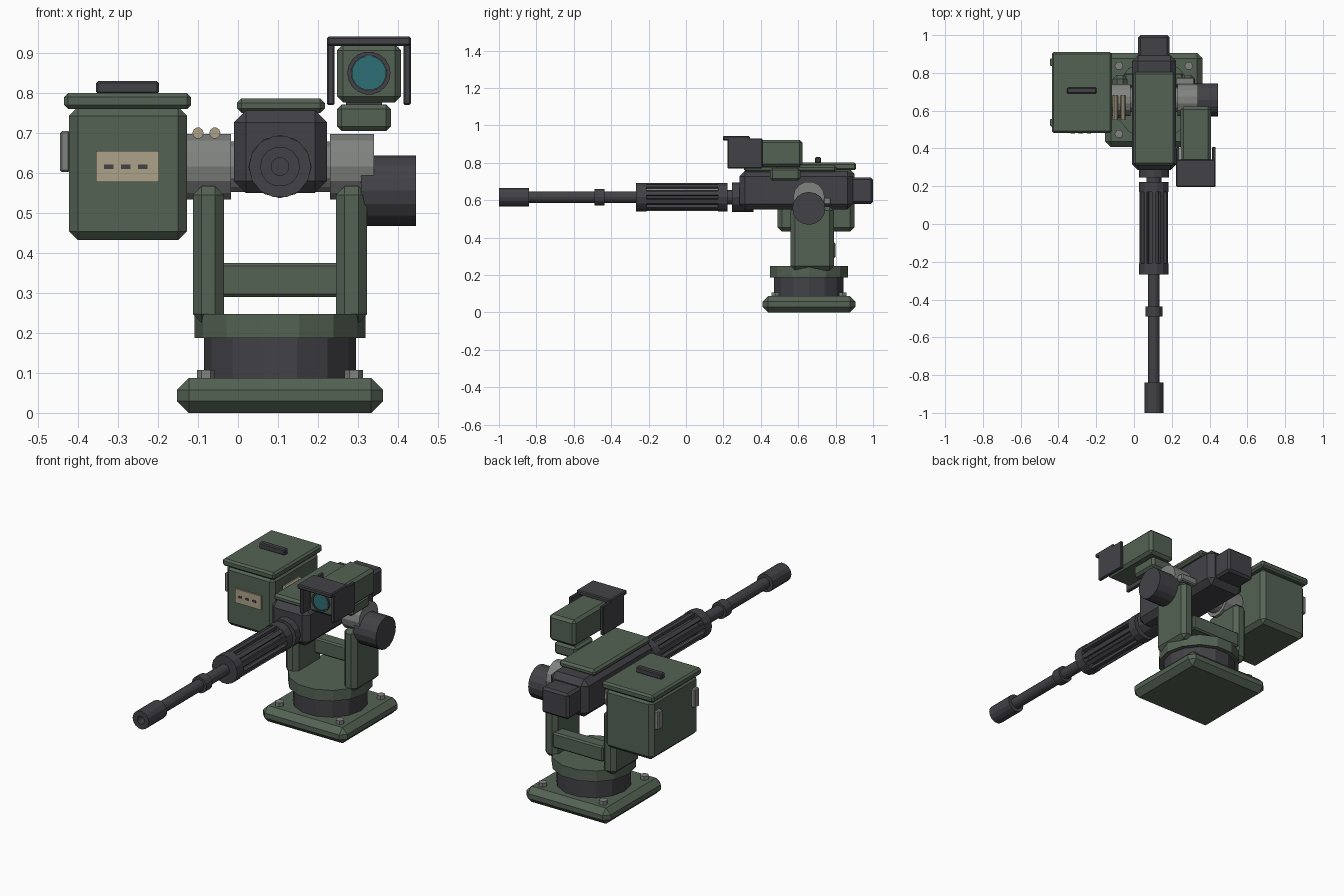
import bpy, bmesh, math
from mathutils import Matrix, Vector

cube = bpy.data.objects.get("Cube")
if cube:
    bpy.data.objects.remove(cube, do_unlink=True)


def material(name, rgb):
    m = bpy.data.materials.new(name)
    m.use_nodes = True
    m.diffuse_color = (*rgb, 1)
    m.node_tree.nodes["Principled BSDF"].inputs["Base Color"].default_value = (*rgb, 1)
    return m


GREEN = material("olive green paint", (0.09, 0.123, 0.088))
DARK = material("dark gunmetal", (0.055, 0.053, 0.062))
GREY = material("bare grey metal", (0.22, 0.23, 0.22))
TAN = material("tan", (0.42, 0.36, 0.25))
TEAL = material("teal glass", (0.027, 0.16, 0.18))


def finish(name, bm, mat):
    bmesh.ops.recalc_face_normals(bm, faces=bm.faces)
    mesh = bpy.data.meshes.new(name)
    bm.to_mesh(mesh)
    bm.free()
    mesh.materials.append(mat)
    ob = bpy.data.objects.new(name, mesh)
    bpy.context.collection.objects.link(ob)
    return ob


def box(name, x, y, z, mat, bevel=0.0):
    """Chamfered block from (min, max) ranges."""
    bm = bmesh.new()
    bmesh.ops.create_cube(bm, size=1)
    for v in bm.verts:
        v.co = Vector([(lo + hi) / 2 + c * (hi - lo) for c, (lo, hi) in zip(v.co, (x, y, z))])
    if bevel:
        bmesh.ops.bevel(bm, geom=bm.edges[:], offset=bevel, segments=1, affect='EDGES')
    return finish(name, bm, mat)


def lathe(name, axis, centre, profile, sides, mat):
    """Turned part: profile of (position along axis, radius), capped at both ends."""
    bm = bmesh.new()
    rings = []
    for t, r in profile:
        ring = []
        for i in range(sides):
            a = math.tau * i / sides
            u, w = r * math.cos(a), r * math.sin(a)
            offset = {'X': (t, u, w), 'Y': (u, t, w), 'Z': (u, w, t)}[axis]
            ring.append(bm.verts.new(Vector(centre) + Vector(offset)))
        rings.append(ring)
    for a, b in zip(rings, rings[1:]):
        for i in range(sides):
            j = (i + 1) % sides
            bm.faces.new((a[i], a[j], b[j], b[i]))
    bm.faces.new(rings[0])
    bm.faces.new(rings[-1])
    return finish(name, bm, mat)


def rod(name, axis, centre, start, end, r, sides, mat):
    return lathe(name, axis, centre, [(start, r), (end, r)], sides, mat)


CX, CY, GZ = 0.105, 0.657, 0.616   # turret axis and gun height

# Base and turntable
box("base_plate", (CX - .258, CX + .258), (CY - .249, CY + .249), (0, .087), GREEN, .03)
rod("bearing_drum", 'Z', (CX, CY, 0), .08, .19, .19, 14, DARK)
rod("turntable", 'Z', (CX, CY, 0), .187, .247, .214, 14, GREEN)
for sx in (-1, 1):
    for sy in (-1, 1):
        rod("base_bolt", 'Z', (CX + sx * .185, CY + sy * .18, 0), .08, .107, .023, 6, GREY)

# Yoke
for side, sx in (("right", -1), ("left", 1)):
    x = sorted((CX + sx * .14, CX + sx * .218))
    box(side + "_yoke_arm", x, (.56, .79), (.225, .567), GREEN, .022)
box("yoke_crossbar", (-.05, .26), (.725, .8), (.29, .375), GREEN, .008)

# Trunnions and elevation motor
rod("right_trunnion", 'X', (0, CY, GZ), -.135, -.018, .084, 14, GREY)
rod("left_trunnion", 'X', (0, CY, GZ), .23, .34, .084, 14, GREY)
rod("trunnion_axle", 'X', (0, CY, GZ), -.03, .24, .065, 14, GREY)
rod("elevation_motor", 'X', (0, CY, .556), .308, .445, .088, 16, DARK)
box("trunnion_bracket", (.22, .32), (.735, .775), (.575, .615), GREY, .006)

# Receiver
box("receiver", (-.01, .2225), (.285, .893), (.55, .757), DARK, .03)
box("receiver_cover", (-.003, .2175), (.31, .805), (.75, .787), GREEN, .012)
box("rear_buffer", (.022, .188), (.86, 1.0), (.58, .722), DARK, .012)
rod("front_collar", 'Y', (CX, 0, GZ), .245, .36, .079, 12, DARK)

# Barrel with hollow muzzle, one turned profile
lathe("barrel", 'Y', (CX, 0, GZ), [
    (-.92, .022), (-1, .022), (-1, .05), (-.84, .05), (-.84, .031),
    (-.49, .031), (-.49, .045), (-.437, .045), (-.437, .031),
    (-.25, .031), (-.25, .04), (.3, .04)], 14, DARK)

# Slotted cooling jacket
for name, y0, y1 in (("jacket_front_ring", -.267, -.21), ("jacket_rear_ring", .17, .222)):
    rod(name, 'Y', (CX, 0, GZ), y0, y1, .078, 14, DARK)
for i in range(10):
    slat = box("jacket_slat", (-.011, .011), (-.22, .18), (.058, .075), DARK)
    slat.data.transform(Matrix.Translation((CX, 0, GZ)) @ Matrix.Rotation(math.tau * i / 10, 4, 'Y'))

# Ammunition box
box("ammo_box", (-.4225, -.1275), (.49, .9), (.432, .765), GREEN, .022)
box("ammo_box_lid", (-.435, -.1175), (.482, .91), (.76, .8), GREEN, .01)
box("lid_handle", (-.355, -.1975), (.69, .722), (.798, .83), DARK, .005)
box("ammo_label", (-.355, -.1975), (.482, .491), (.578, .655), TAN)
for i in range(3):
    x = -.335 + i * .0425
    box("label_mark", (x, x + .023), (.479, .484), (.61, .621), DARK)
for y in (.537, .857):
    box("box_latch", (-.445, -.42), (y - .02, y + .02), (.602, .705), GREY, .005)

# Cartridges on the feed
for x in (-.1, -.058):
    rod("cartridge", 'Y', (x, 0, .7), .55, .68, .014, 10, TAN)

# Sight on its pedestal
box("sight_pedestal", (.2475, .3825), (.45, .612), (.705, .772), GREEN, .012)
box("pedestal_spacer", (.27, .36), (.48, .59), (.765, .785), DARK)
box("sight_body", (.2475, .4075), (.26, .622), (.777, .922), GREEN, .015)
lathe("lens_ring", 'Y', (.3275, 0, .85),
      [(.262, .044), (.25, .044), (.25, .054), (.27, .054)], 18, DARK)
rod("lens", 'Y', (.3275, 0, .85), .253, .261, .043, 18, TEAL)
box("hood_top", (.2225, .4325), (.197, .342), (.918, .942), DARK, .005)
for side, x in (("right", .2225), ("left", .4135)):
    box(side + "_hood_plate", (x, x + .019), (.222, .408), (.77, .93), DARK, .004)
